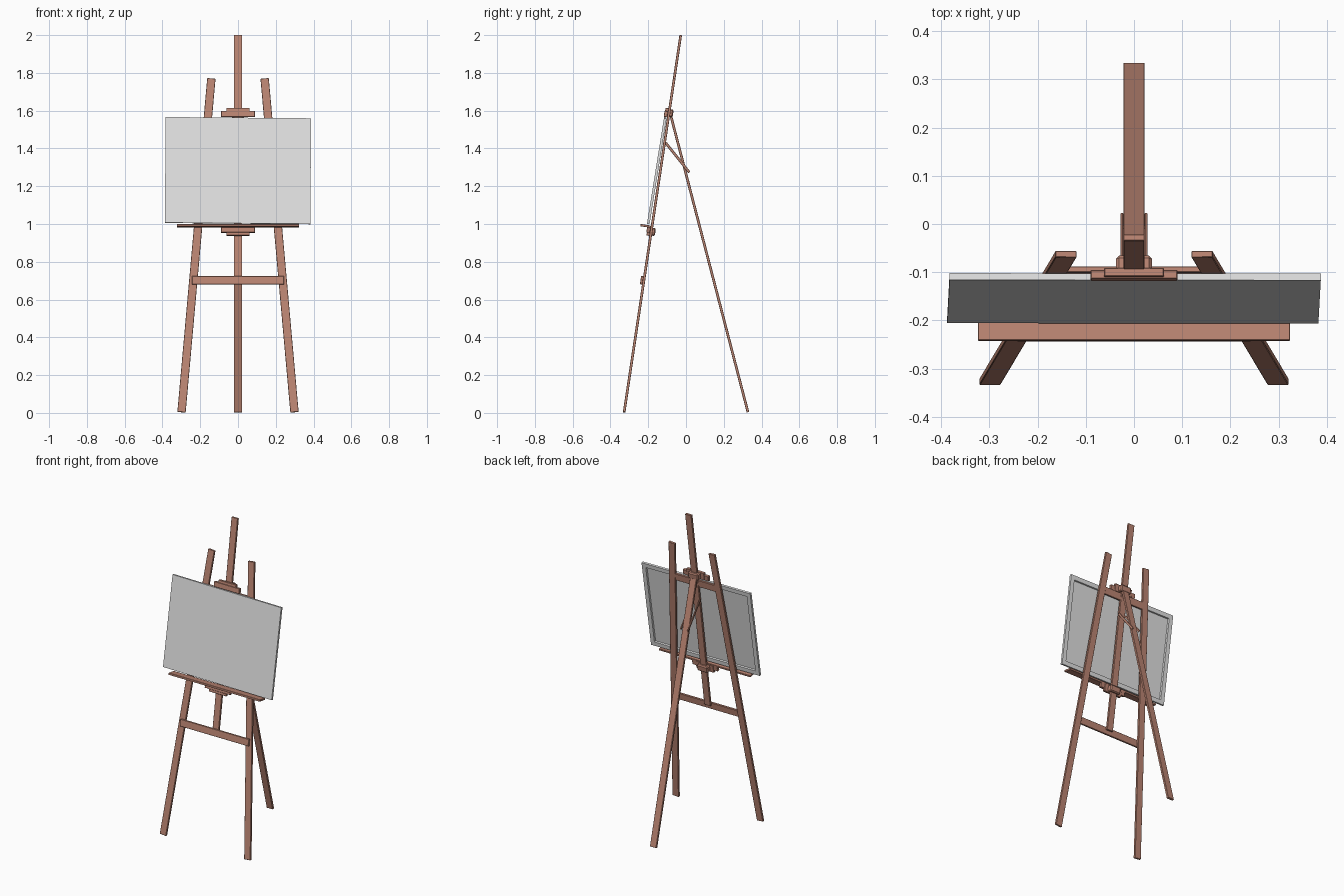
import bpy, bmesh, math
from mathutils import Matrix, Vector

if "Cube" in bpy.data.objects:
    bpy.data.objects.remove(bpy.data.objects["Cube"])


def material(name, rgb):
    m = bpy.data.materials.new(name)
    m.diffuse_color = (*rgb, 1)
    m.use_nodes = True
    m.node_tree.nodes["Principled BSDF"].inputs["Base Color"].default_value = m.diffuse_color
    return m


WOOD = material("reddish_wood", (0.50, 0.235, 0.17))
CLOTH = material("pale_canvas", (0.75, 0.75, 0.75))

# Leaning plane: local z runs up the easel, local -y faces the viewer
LEAN = math.atan(0.15)
FRAME = Matrix.Translation((0, -0.328, 0)) @ Matrix.Rotation(-LEAN, 4, 'X')
K = 1 / math.cos(LEAN)   # height -> length along the slope


def finish(name, bm, matrix, mat):
    bm.transform(matrix)
    bmesh.ops.recalc_face_normals(bm, faces=bm.faces[:])
    me = bpy.data.meshes.new(name)
    bm.to_mesh(me)
    bm.free()
    me.materials.append(mat)
    ob = bpy.data.objects.new(name, me)
    bpy.context.collection.objects.link(ob)
    return ob


def cube(size):
    bm = bmesh.new()
    bmesh.ops.create_cube(bm, size=1)
    bmesh.ops.scale(bm, vec=size, verts=bm.verts[:])
    return bm


def box(name, lo, hi, matrix=FRAME, bevel=0.0015):
    lo, hi = Vector(lo), Vector(hi)
    bm = cube(hi - lo)
    bmesh.ops.bevel(bm, geom=bm.edges[:], offset=bevel, segments=1, affect='EDGES')
    return finish(name, bm, matrix @ Matrix.Translation((lo + hi) / 2), WOOD)


def beam(name, p, q, width, depth, matrix=Matrix()):
    """Straight batten from p to q, its wide side seen from the front."""
    p, q = Vector(p), Vector(q)
    z = (q - p).normalized()
    y = (Vector((0, 1, 0)) - z * z.y).normalized()
    x = y.cross(z)
    rot = Matrix((x, y, z)).transposed().to_4x4()
    n = (q - p).length / 2
    return box(name, (-width / 2, -depth / 2, -n), (width / 2, depth / 2, n),
               matrix @ Matrix.Translation((p + q) / 2) @ rot)


# Mast and splayed front legs
box("mast", (-0.022, -0.007, 0.705 * K), (0.022, 0.007, 2.0 * K))
for side, s in (("left", -1), ("right", 1)):
    beam("front_leg_" + side, (s * 0.299, 0, 0.004), (s * 0.141, 0, 1.77 * K),
         0.044, 0.014, FRAME)

# Cross bars
box("lower_crossbar", (-0.243, -0.018, 0.679 * K), (0.243, -0.005, 0.722 * K))
box("upper_crossbar", (-0.158, -0.006, 1.515 * K), (0.158, 0.006, 1.56 * K))

# Rear leg with a pair of thin stay bars
beam("rear_leg", (0, 0.328, 0.004), (0, -0.082, 1.58), 0.044, 0.014)
for side, s in (("left", -1), ("right", 1)):
    beam("stay_bar_" + side, (s * 0.025, 0.018, 1.273), (s * 0.025, -0.108, 1.43),
         0.006, 0.014)

# Stepped clamps on the mast, lower one mirrored
for label, zc, up in (("lower", 0.96, -1), ("upper", 1.588, 1)):
    c = zc * K
    a, b = sorted((c - up * 0.024, c + up * 0.008))
    box(label + "_clamp_wide_plate", (-0.09, -0.025, a), (0.09, -0.007, b))
    a, b = sorted((c - up * 0.024, c + up * 0.024))
    box(label + "_clamp_tall_plate", (-0.062, -0.022, a), (0.062, -0.005, b))
    box(label + "_clamp_block", (-0.037, -0.018, c - 0.021), (0.037, 0.022, c + 0.021),
        bevel=0.006)

# Tray that carries the canvas
box("tray", (-0.324, -0.062, 0.990), (0.324, -0.007, 1.002))

# Canvas, slightly crooked, with a recessed back inside a stretcher frame
bm = cube((0.77, 0.014, 0.566))
bm.normal_update()
back = [f for f in bm.faces if f.normal.y > 0.9]
bmesh.ops.inset_region(bm, faces=back, thickness=0.038)
bmesh.ops.inset_region(bm, faces=back, thickness=0.003, depth=-0.010)
finish("canvas", bm, FRAME @ Matrix.Translation((0, -0.0185, 1.294))
       @ Matrix.Rotation(math.radians(-0.6), 4, 'X')
       @ Matrix.Rotation(math.radians(0.5), 4, 'Y'), CLOTH)
